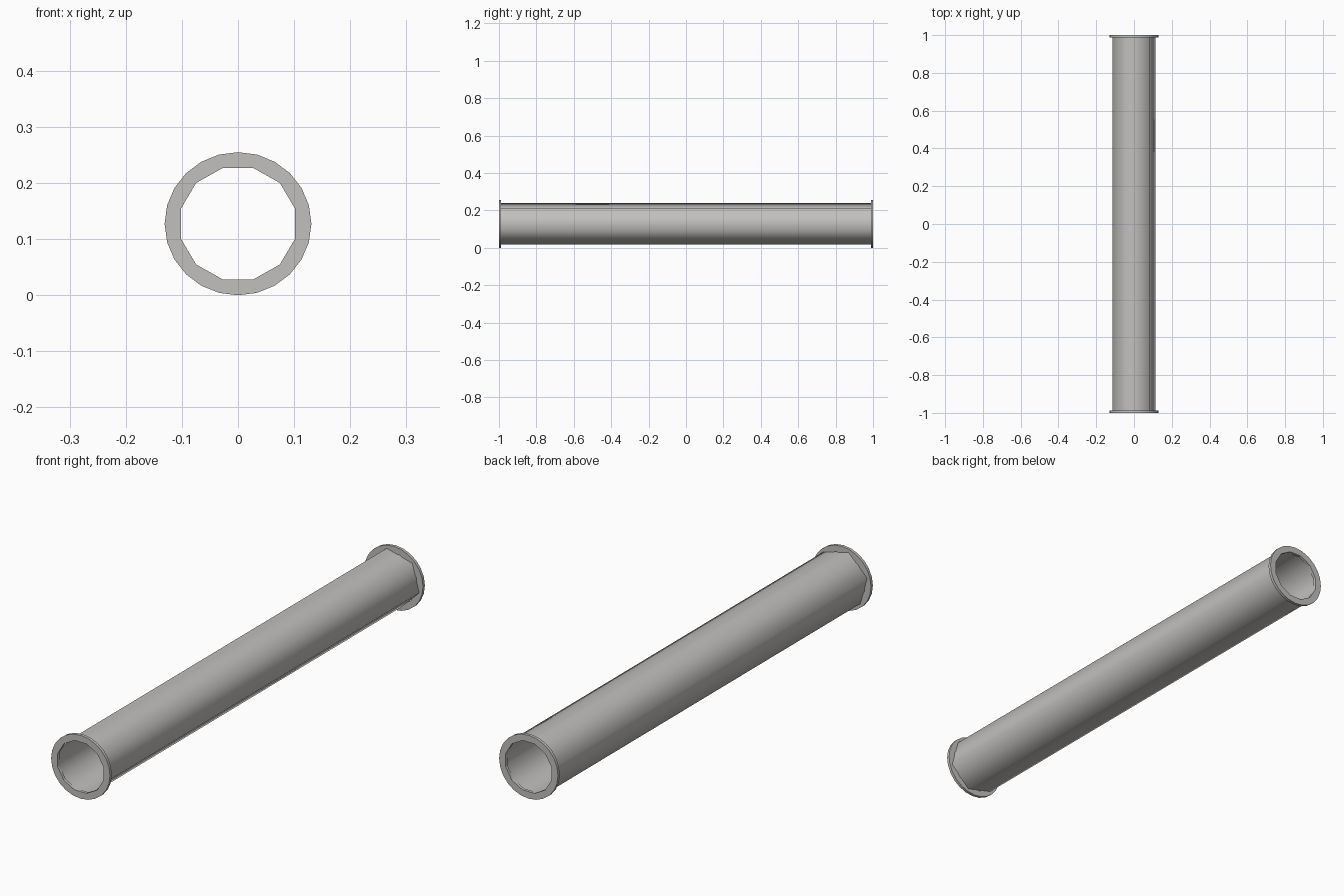
import bpy, bmesh, math

if "Cube" in bpy.data.objects:
    bpy.data.objects.remove(bpy.data.objects["Cube"])

CZ = 0.1275          # height of the pipe axis
SQUASH = 0.975       # the section is slightly flatter than wide

grey = bpy.data.materials.new("light_grey_metal")
grey.diffuse_color = (0.54, 0.53, 0.515, 1)
grey.use_nodes = True
grey.node_tree.nodes["Principled BSDF"].inputs["Base Color"].default_value = grey.diffuse_color


def loop(bm, sides, radius, start, y):
    """Ring of vertices around the y axis, angle measured from +z towards +x."""
    verts = []
    for i in range(sides):
        a = math.radians(start) + math.tau * i / sides
        verts.append(bm.verts.new((radius * math.sin(a), y,
                                   CZ + radius * SQUASH * math.cos(a))))
    return verts


def walls(bm, a, b):
    n = len(a)
    for i in range(n):
        j = (i + 1) % n
        bm.faces.new((a[i], a[j], b[j], b[i]))


def finish(bm, name, angle):
    bmesh.ops.recalc_face_normals(bm, faces=bm.faces)
    me = bpy.data.meshes.new(name)
    bm.to_mesh(me)
    bm.free()
    me.materials.append(grey)
    ob = bpy.data.objects.new(name, me)
    bpy.context.collection.objects.link(ob)
    bpy.ops.object.select_all(action='DESELECT')
    ob.select_set(True)
    bpy.context.view_layer.objects.active = ob
    bpy.ops.object.shade_smooth_by_angle(angle=math.radians(angle))
    return ob


# Pipe: thin six-sided tube with smooth shading, open at both ends
bm = bmesh.new()
walls(bm, loop(bm, 6, 0.118, -15, -0.995), loop(bm, 6, 0.118, -15, 0.995))
finish(bm, "pipe", 80)


# Flanges: 24-sided collars with a 12-sided hole
def flange(name, y0, y1):
    bm = bmesh.new()
    outers, inners = [], []
    for y in (y0, y1):
        o = loop(bm, 24, 0.1308, 0, y)
        n = loop(bm, 12, 0.1054, 15, y)
        for i in range(12):
            a, b, c = o[2 * i], o[2 * i + 1], o[(2 * i + 2) % 24]
            bm.faces.new((n[i], a, b))
            bm.faces.new((n[i], b, c))
            bm.faces.new((n[i], c, n[(i + 1) % 12]))
        outers.append(o)
        inners.append(n)
    walls(bm, *outers)
    walls(bm, *inners)
    return finish(bm, name, 25)


flange("front_flange", -1.0, -0.988)
flange("back_flange", 0.988, 1.0)
